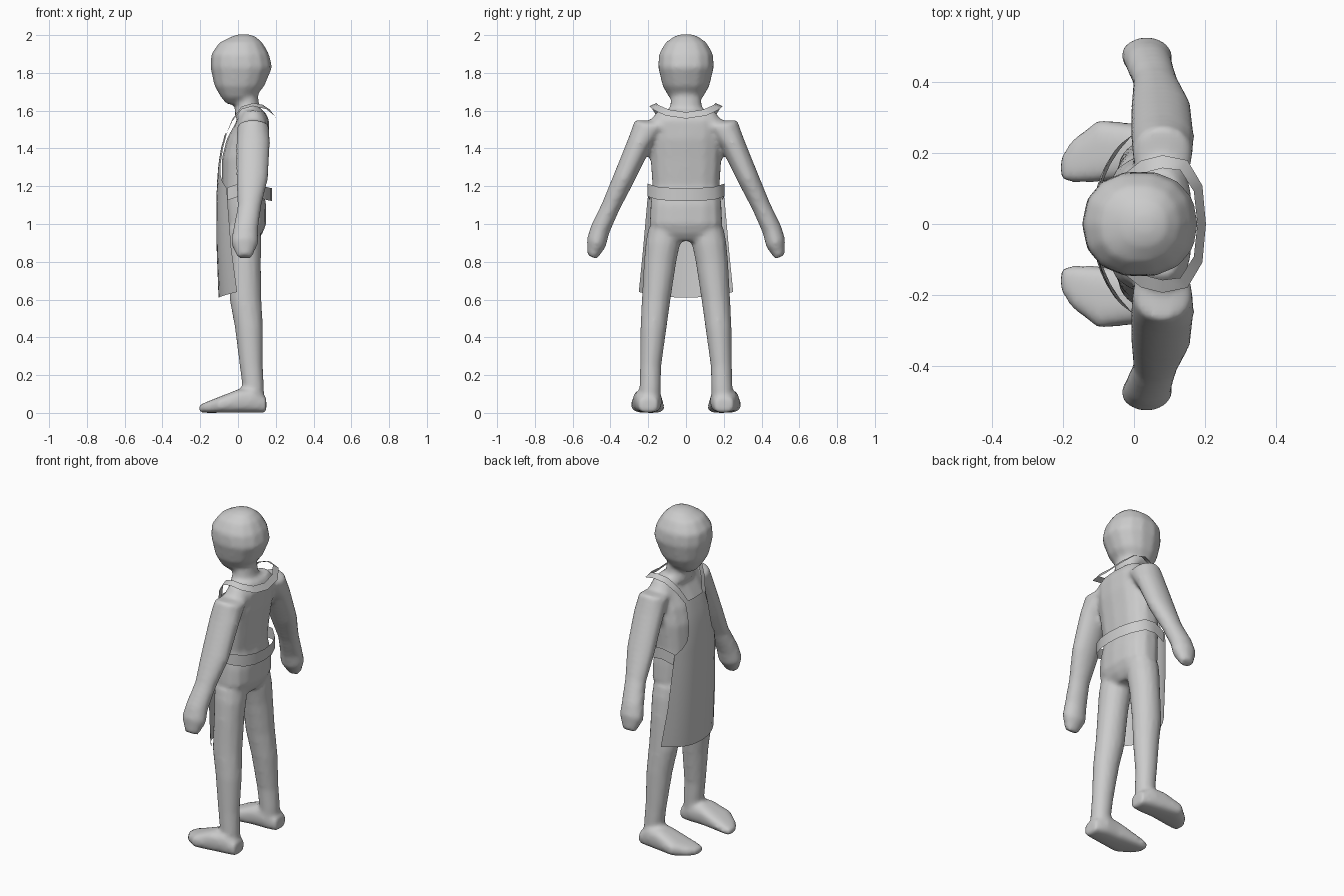
import bpy
import bmesh
from math import cos, sin, pi, copysign
from mathutils import Vector

cube = bpy.data.objects.get("Cube")
if cube:
    bpy.data.objects.remove(cube, do_unlink=True)

grey = bpy.data.materials.new("plain grey")
grey.use_nodes = True
colour = (0.6, 0.6, 0.6, 1)
grey.diffuse_color = colour
grey.node_tree.nodes["Principled BSDF"].inputs["Base Color"].default_value = colour

X, Y, Z = Vector((1, 0, 0)), Vector((0, 1, 0)), Vector((0, 0, 1))


def finish(name, bm):
    """Turn a bmesh into a smooth grey object."""
    mesh = bpy.data.meshes.new(name)
    bm.to_mesh(mesh)
    bm.free()
    obj = bpy.data.objects.new(name, mesh)
    bpy.context.collection.objects.link(obj)
    mesh.materials.append(grey)
    for face in mesh.polygons:
        face.use_smooth = True
    return obj


def loft(bm, rings, u, v, side=1, power=1.0, sides=14):
    """Closed tube through rings of (x, y, z, half size on u, half size on v)."""
    def bend(t):
        return copysign(abs(t) ** power, t)
    loops = []
    for x, y, z, a, b in rings:
        loop = []
        for i in range(sides):
            t = 2 * pi * i / sides
            p = Vector((x, y, z)) + u * a * bend(cos(t)) + v * b * bend(sin(t))
            p.y *= side
            loop.append(bm.verts.new(p))
        loops.append(loop)
    faces = [bm.faces.new(loops[0]), bm.faces.new(loops[-1])]
    for low, high in zip(loops, loops[1:]):
        for i in range(sides):
            j = (i + 1) % sides
            faces.append(bm.faces.new((low[i], low[j], high[j], high[i])))
    bmesh.ops.recalc_face_normals(bm, faces=faces)


def sheet(bm, rows):
    """Open surface through equal rows of points."""
    grid = [[bm.verts.new(p) for p in row] for row in rows]
    for low, high in zip(grid, grid[1:]):
        for i in range(len(low) - 1):
            bm.faces.new((low[i], low[i + 1], high[i + 1], high[i]))
    bmesh.ops.recalc_face_normals(bm, faces=bm.faces[:])


# Upright parts: (front x, back x, z, half width)
def upright(spec):
    return [((f + b) / 2, 0, z, (b - f) / 2, w) for f, b, z, w in spec]


head = upright([
    (-.06, .05, 1.635, .045), (-.09, .09, 1.67, .09), (-.125, .14, 1.73, .125),
    (-.147, .182, 1.83, .15), (-.142, .165, 1.9, .145), (-.1, .13, 1.96, .11),
    (-.03, .09, 1.995, .06), (.01, .05, 2.005, .02)])
torso = upright([
    (-.01, .1, .91, .08), (-.05, .13, .95, .165), (-.07, .15, 1.0, .195),
    (-.08, .15, 1.1, .19), (-.085, .13, 1.2, .18), (-.085, .15, 1.35, .19),
    (-.06, .165, 1.45, .19), (-.005, .165, 1.55, .19), (.02, .14, 1.6, .15)])
neck = upright([
    (-.02, .14, 1.57, .13), (-.015, .115, 1.62, .085), (-.01, .1, 1.72, .075)])

# Side parts
arm = [
    (.08, .13, 1.52, .075, .07), (.08, .195, 1.515, .085, .085),
    (.08, .245, 1.43, .09, .066), (.075, .33, 1.24, .085, .058),
    (.06, .4, 1.09, .063, .05), (.04, .455, .97, .067, .053),
    (.035, .475, .9, .073, .055), (.035, .497, .825, .04, .028)]
leg = [
    (.03, .11, .98, .09, .09), (.035, .122, .9, .09, .093),
    (.037, .137, .8, .085, .087), (.04, .158, .6, .085, .077),
    (.058, .172, .45, .075, .07), (.07, .187, .25, .062, .057),
    (.08, .19, .14, .058, .057), (.08, .195, .03, .06, .06)]
# Foot: (x, y, half width, height)
foot = [(x, y, h / 2, w, h / 2) for x, y, w, h in [
    (.15, .2, .05, .08), (.08, .2, .072, .13), (0, .205, .078, .125),
    (-.1, .205, .088, .085), (-.175, .175, .06, .055), (-.207, .155, .03, .04)]]

# Body: all limbs fused into one soft surface
bm = bmesh.new()
loft(bm, head, X, Y, power=.9)
loft(bm, torso, X, Y, power=.8)
loft(bm, neck, X, Y)
across_arm = Vector((0, .91, .41))
for side in (1, -1):
    loft(bm, arm, X, across_arm, side)
    loft(bm, leg, X, Y, side)
    loft(bm, foot, Y, Z, side, power=.7)
body = finish("body", bm)
fuse = body.modifiers.new("fuse", "REMESH")
fuse.mode = "VOXEL"
fuse.voxel_size = .013
fuse.use_smooth_shade = True
soften = body.modifiers.new("soften", "SMOOTH")
soften.factor = .5
soften.iterations = 5

# Apron: rows of (z, half width, front x), wrapped around the body
apron_rows = [
    (.61, .25, -.103), (.87, .227, -.113), (1.12, .205, -.115), (1.19, .195, -.112),
    (1.22, .155, -.111), (1.26, .12, -.108), (1.32, .105, -.103),
    (1.4, .1, -.09), (1.48, .095, -.068)]
columns = [i / 6 for i in range(-6, 7)]
rows = []
for n, (z, w, front) in enumerate(apron_rows):
    hem = .03 if n == 0 else 0
    rows.append([(front + .08 * abs(s * w / .23) ** 2.5, s * w, z + hem * s * s)
                 for s in columns])
bm = bmesh.new()
sheet(bm, rows)
finish("apron", bm)


def ribbon(name, path):
    """Flat band along a path of (point, half width vector), mirrored across y."""
    rows = [(Vector(p) - Vector(w), Vector(p) + Vector(w)) for p, w in path]
    bm = bmesh.new()
    sheet(bm, rows)
    obj = finish(name, bm)
    mirror = obj.modifiers.new("mirror", "MIRROR")
    mirror.use_axis = (False, True, False)
    return obj


# Neck strap: from the bib corners over the shoulders and behind the neck
ribbon("neck_strap", [
    ((-.064, .08, 1.47), (0, .017, 0)), ((-.03, .12, 1.55), (0, .018, -.005)),
    ((.02, .16, 1.615), (0, .018, -.008)), ((.08, .175, 1.632), (0, .018, -.008)),
    ((.14, .165, 1.62), (.01, .014, -.012)), ((.18, .1, 1.59), (.012, .008, -.016)),
    ((.19, 0, 1.575), (.012, 0, -.017))])

# Waist tie: band around the back
band = (0, 0, .034)
ribbon("waist_tie", [
    ((-.055, .19, 1.16), band), ((.02, .205, 1.185), band), ((.09, .205, 1.18), band),
    ((.145, .15, 1.163), band), ((.172, .08, 1.157), band), ((.18, 0, 1.155), band)])
